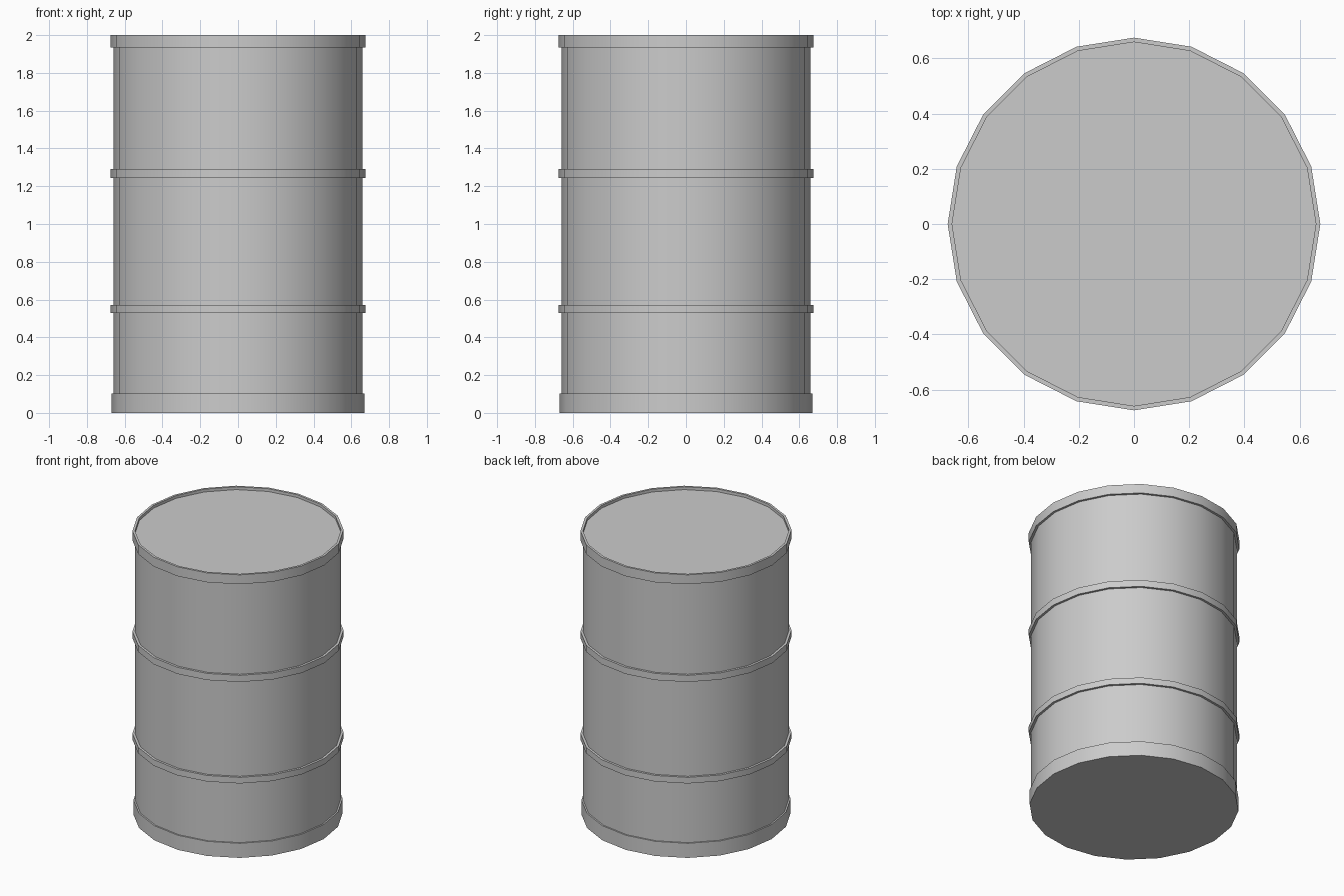
import bpy, bmesh
from math import cos, sin, pi

if "Cube" in bpy.data.objects:
    bpy.data.objects.remove(bpy.data.objects["Cube"])

SIDES = 20
R_WALL, R_HOOP, R_BASE = 0.659, 0.675, 0.669
LID_Z = 1.98


def lathe(name, profile, cap_start=False, cap_end=False):
    """Revolve an (r, z) profile listed from bottom to top around z."""
    bm = bmesh.new()
    rings = [[bm.verts.new((r * cos(2 * pi * i / SIDES), r * sin(2 * pi * i / SIDES), z))
              for i in range(SIDES)] for r, z in profile]
    for a, b in zip(rings, rings[1:]):
        for i in range(SIDES):
            j = (i + 1) % SIDES
            bm.faces.new((a[i], a[j], b[j], b[i]))
    if cap_start:
        bm.faces.new(rings[0][::-1])
    if cap_end:
        bm.faces.new(rings[-1])
    mesh = bpy.data.meshes.new(name)
    bm.to_mesh(mesh)
    bm.free()
    ob = bpy.data.objects.new(name, mesh)
    bpy.context.collection.objects.link(ob)
    bpy.ops.object.select_all(action='DESELECT')
    ob.select_set(True)
    bpy.context.view_layer.objects.active = ob
    bpy.ops.object.shade_smooth_by_angle(angle=pi / 6)
    return ob


# Solid foot with its band
lathe("base_band", [(R_BASE, 0), (R_BASE, 0.103), (R_WALL, 0.103)], cap_start=True)

# Wall closed by the recessed lid
lathe("wall_and_lid", [(R_WALL, 0.103), (R_WALL, LID_Z)], cap_end=True)

# Two raised hoops
for name, z0, z1 in (("lower_hoop", 0.528, 0.571), ("upper_hoop", 1.244, 1.291)):
    lathe(name, [(R_WALL, z0), (R_HOOP, z0), (R_HOOP, z1), (R_WALL, z1)])

# Top rim standing above the lid
lathe("top_rim", [(R_WALL, 1.934), (R_HOOP, 1.934), (R_HOOP, 2.0),
                  (R_WALL, 2.0), (R_WALL, LID_Z)])
